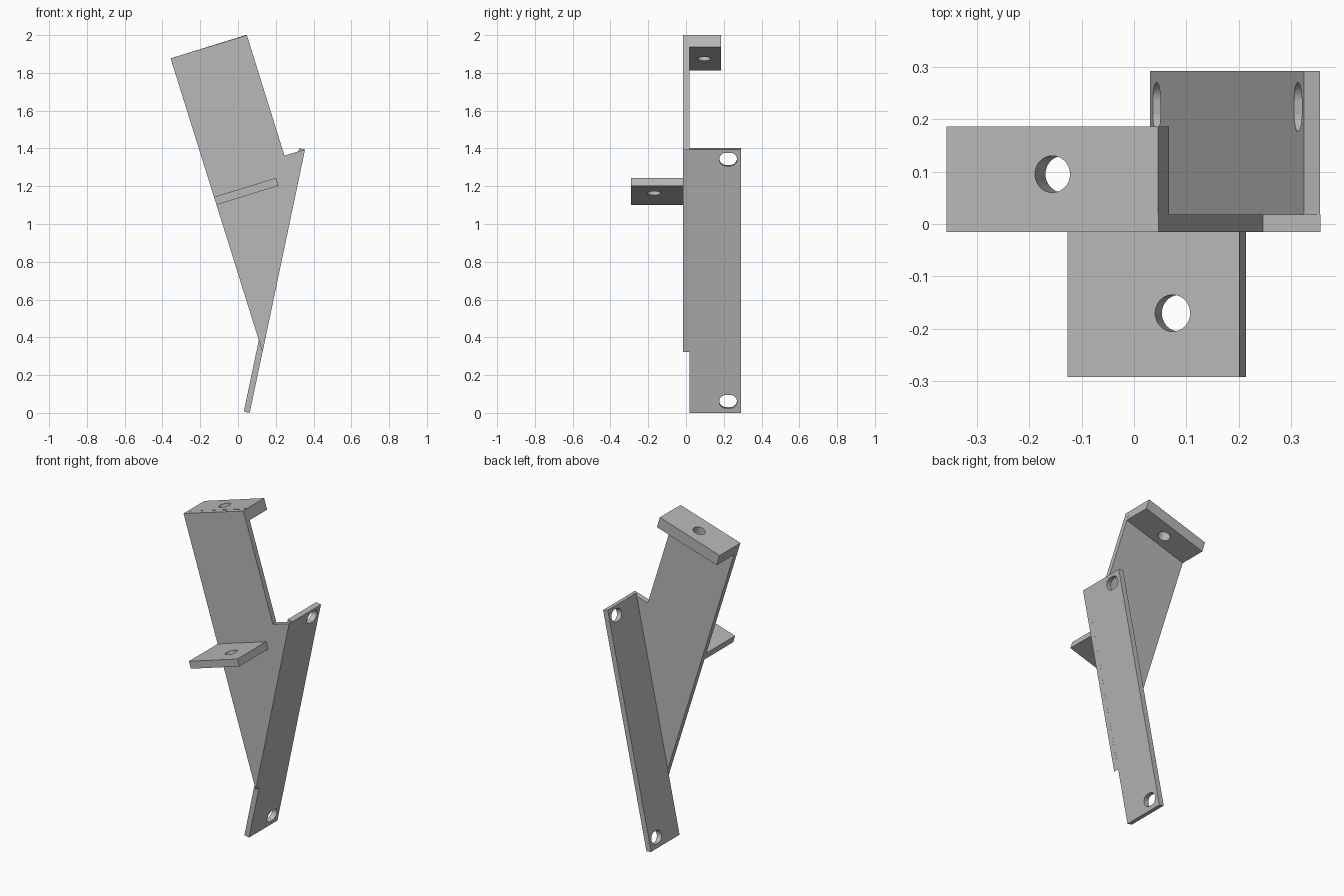
import bpy
import bmesh
import math
from mathutils import Vector

cube = bpy.data.objects.get("Cube")
if cube:
    bpy.data.objects.remove(cube, do_unlink=True)

# One plain grey for the whole bracket
grey = bpy.data.materials.new("plain_grey")
grey.use_nodes = True
colour = (0.48, 0.48, 0.48, 1)
grey.diffuse_color = colour
grey.node_tree.nodes["Principled BSDF"].inputs["Base Color"].default_value = colour


def prism(name, outline, sweep):
    """Solid made by sweeping a flat outline along a vector."""
    bm = bmesh.new()
    face = bm.faces.new([bm.verts.new(p) for p in outline])
    swept = bmesh.ops.extrude_face_region(bm, geom=[face])["geom"]
    bmesh.ops.translate(bm, vec=sweep, verts=[g for g in swept if isinstance(g, bmesh.types.BMVert)])
    bmesh.ops.recalc_face_normals(bm, faces=bm.faces)
    mesh = bpy.data.meshes.new(name)
    bm.to_mesh(mesh)
    bm.free()
    mesh.materials.append(grey)
    obj = bpy.data.objects.new(name, mesh)
    bpy.context.collection.objects.link(obj)
    return obj


def tab(name, corner, along, normal, length, thick, y0, y1, holes):
    """Flat bar with rounded holes, each given as (distance, y, radius, straight half length)."""
    across = Vector((0, 1, 0))
    start = Vector((corner[0], 0, corner[1]))
    ends = ((0, y0), (length, y0), (length, y1), (0, y1))
    obj = prism(name, [start + along * u + across * y for u, y in ends], normal * thick)
    for dist, y, radius, straight in holes:
        outline = []
        for i in range(48):
            a = 2 * math.pi * (i + 0.5) / 48
            shift = math.copysign(straight, math.sin(a))
            outline.append(start + along * (dist + radius * math.cos(a))
                           + across * (y + shift + radius * math.sin(a)) - normal * thick)
        cutter = prism("hole_cutter", outline, normal * thick * 3)
        cutter.hide_render = True
        mod = obj.modifiers.new("hole", "BOOLEAN")
        mod.operation = "DIFFERENCE"
        mod.solver = "EXACT"
        mod.object = cutter
        bpy.context.view_layer.update()
        evaluated = obj.evaluated_get(bpy.context.evaluated_depsgraph_get())
        cut_mesh = bpy.data.meshes.new_from_object(evaluated)
        obj.modifiers.clear()
        obj.data = cut_mesh
        bpy.data.objects.remove(cutter, do_unlink=True)
    return obj


FRONT, BACK = -0.015, 0.018
tilt = math.radians(17.2)
slope = Vector((math.cos(tilt), 0, math.sin(tilt)))
down = Vector((math.sin(tilt), 0, -math.cos(tilt)))
lean = math.radians(11.86)
rise = Vector((math.sin(lean), 0, math.cos(lean)))
inward = Vector((-math.cos(lean), 0, math.sin(lean)))

# Leaning main plate with its notch and pointed foot
profile = [(-0.357, 1.877), (0.047, 2.0), (0.246, 1.362), (0.355, 1.395), (0.13, 0.322)]
prism("main_plate", [(x, FRONT, z) for x, z in profile], (0, BACK - FRONT, 0))

# Top tab reaching back
tab("top_tab", (-0.357, 1.877), slope, down, 0.422, 0.068, BACK, 0.186,
    [(0.211, 0.095, 0.035, 0)])

# Middle tab reaching forward
tab("middle_tab", (-0.127, 1.143), slope, down, 0.343, 0.044, -0.292, FRONT,
    [(0.21, -0.17, 0.035, 0)])

# Long mounting strap with a slot at each end
tab("mounting_strap", (0.062, 0), rise, inward, 1.425, 0.032, BACK, 0.292,
    [(0.061, 0.223, 0.036, 0.011), (1.371, 0.223, 0.036, 0.011)])
